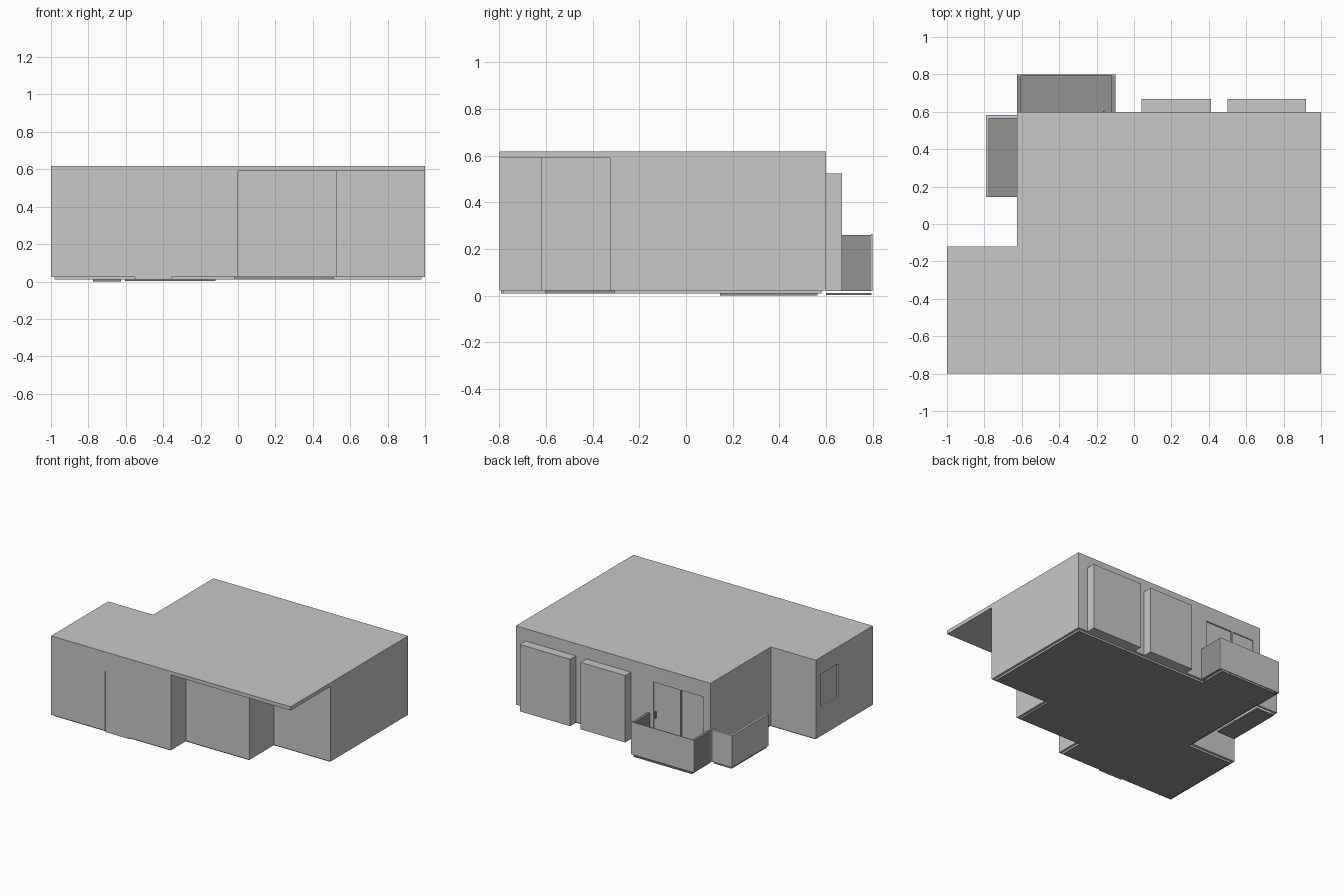
import bpy
import bmesh

cube = bpy.data.objects.get("Cube")
if cube:
    bpy.data.objects.remove(cube, do_unlink=True)


def material(name, rgb):
    m = bpy.data.materials.new(name)
    m.use_nodes = True
    m.diffuse_color = (*rgb, 1)
    m.node_tree.nodes["Principled BSDF"].inputs["Base Color"].default_value = (*rgb, 1)
    return m


LIGHT = material("light grey", (0.58, 0.58, 0.565))
DARK = material("dark grey", (0.295, 0.29, 0.28))


def finish(bm, name, *mats):
    bmesh.ops.recalc_face_normals(bm, faces=bm.faces)
    me = bpy.data.meshes.new(name)
    bm.to_mesh(me)
    bm.free()
    for m in mats:
        me.materials.append(m)
    ob = bpy.data.objects.new(name, me)
    bpy.context.collection.objects.link(ob)
    return ob


def prism(name, plan, z0, z1, mats, inset=0, rule=None):
    """Extrude a floor plan upwards, optionally shrunk by an inset."""
    bm = bmesh.new()
    face = bm.faces.new([bm.verts.new((x, y, z0)) for x, y in plan])
    bm.normal_update()
    if inset:
        ring = bmesh.ops.inset_region(bm, faces=[face], thickness=inset,
                                      use_even_offset=True, use_boundary=True)["faces"]
        bmesh.ops.delete(bm, geom=ring, context='FACES')
    ext = bmesh.ops.extrude_face_region(bm, geom=bm.faces[:], use_keep_orig=True)["geom"]
    bmesh.ops.translate(bm, vec=(0, 0, z1 - z0),
                        verts=[v for v in ext if isinstance(v, bmesh.types.BMVert)])
    bmesh.ops.recalc_face_normals(bm, faces=bm.faces)
    if rule:
        for f in bm.faces:
            f.material_index = int(rule(f))
    return finish(bm, name, *mats)


def box(name, xs, ys, zs, mat=LIGHT):
    plan = [(xs[0], ys[0]), (xs[1], ys[0]), (xs[1], ys[1]), (xs[0], ys[1])]
    return prism(name, plan, zs[0], zs[1], [mat])


def recess(target, xs, ys, zs):
    """Cut a shallow box out of the target."""
    cutter = box("cutter", xs, ys, zs)
    mod = target.modifiers.new("recess", 'BOOLEAN')
    mod.operation = 'DIFFERENCE'
    mod.solver = 'EXACT'
    mod.object = cutter
    bpy.context.view_layer.objects.active = target
    bpy.ops.object.modifier_apply(modifier=mod.name)
    bpy.data.objects.remove(cutter, do_unlink=True)


# Shared back outline, then the stepped front of the house and the plain roof
back = [(1, 0.6), (-0.625, 0.6), (-0.625, -0.12), (-1, -0.12), (-1, -0.8)]
house = back + [(0, -0.8), (0, -0.62), (0.53, -0.62), (0.53, -0.325), (1, -0.325)]
roof = back + [(1, -0.8)]

walls = prism("walls", house, 0.023, 0.59, [LIGHT])
prism("roof_slab", roof, 0.59, 0.618, [LIGHT])


# Floor slab: dark underneath and around the middle front room
def dark_floor(f):
    c = f.calc_center_median()
    return f.normal.z < -0.5 or (0 < c.x < 0.6 and -0.7 < c.y < -0.3)


prism("floor_slab", house, 0.01, 0.023, [LIGHT, DARK], 0.018, dark_floor)

# Front door, balcony doors and side window, all set back into the walls
recess(walls, (-0.55, -0.352), (-0.85, -0.793), (0, 0.47))
box("front_door", (-0.55, -0.352), (-0.793, -0.78), (0.01, 0.47))
recess(walls, (-0.37, -0.147), (0.59, 0.65), (0.03, 0.5))
recess(walls, (-0.563, -0.38), (0.592, 0.65), (0.03, 0.5))
recess(walls, (-1.05, -0.988), (-0.385, -0.18), (0.24, 0.49))
box("balcony_door_handle", (-0.165, -0.158), (0.588, 0.603), (0.23, 0.28), DARK)

# Two box bays on the back
for name, xs in (("bay_right", (0.04, 0.412)), ("bay_left", (0.5, 0.92))):
    box(name, xs, (0.6, 0.668), (0.02, 0.525))

# Back balcony: light front panel, dark side panels and floor
box("back_balcony_front", (-0.625, -0.1), (0.793, 0.8), (0.02, 0.265))
for name, x in (("back_balcony_side_a", -0.625), ("back_balcony_side_b", -0.12)):
    box(name, (x, x + 0.02), (0.6, 0.793), (0.02, 0.26), DARK)
box("back_balcony_floor", (-0.605, -0.12), (0.6, 0.795), (0.003, 0.012), DARK)

# Side balcony: light panels on two sides, dark floor
box("side_balcony_front", (-0.792, -0.775), (0.145, 0.582), (0.02, 0.26))
box("side_balcony_end", (-0.775, -0.625), (0.563, 0.582), (0.02, 0.26))
box("side_balcony_floor", (-0.775, -0.625), (0.145, 0.563), (0, 0.01), DARK)
